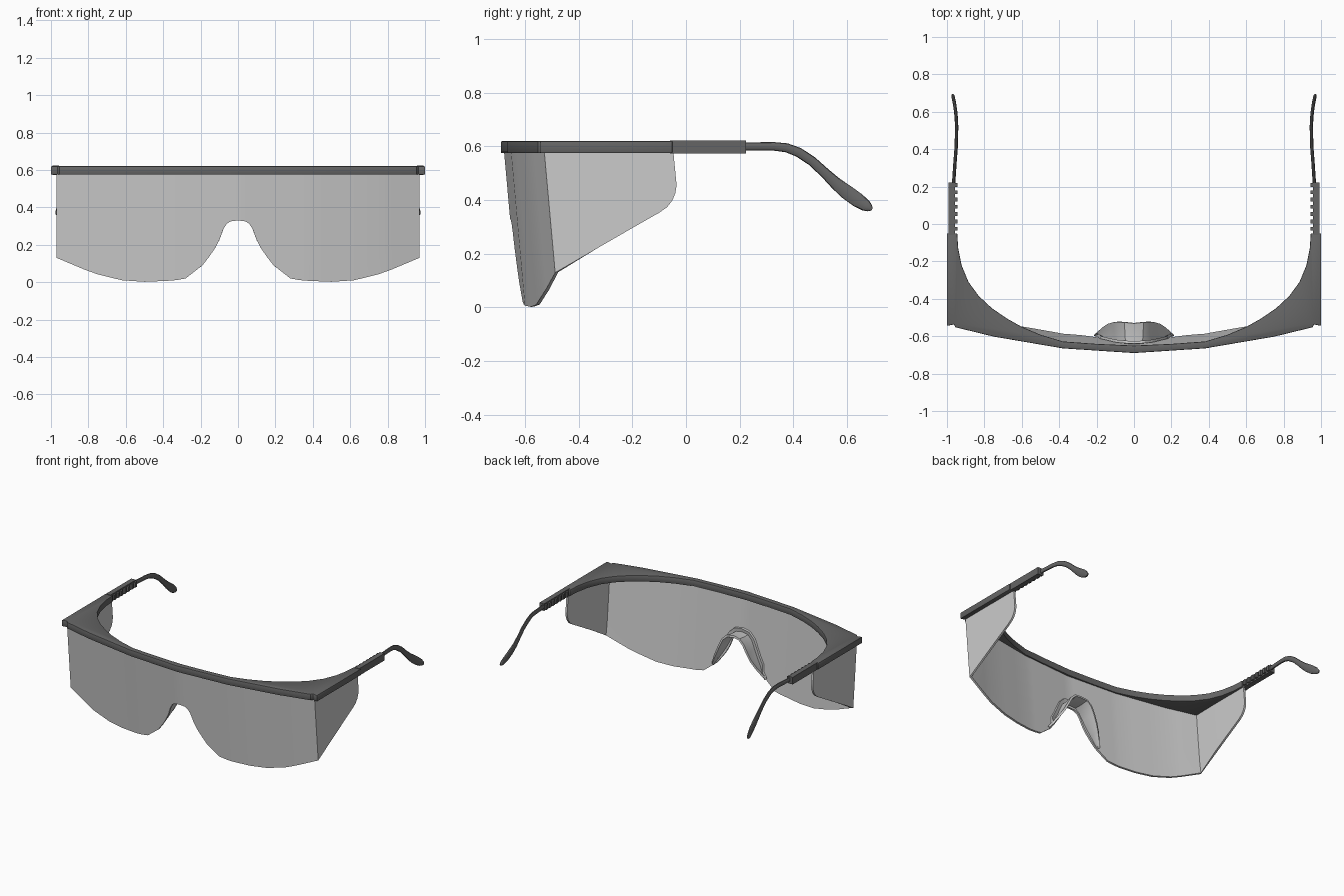
import bpy, bmesh, math
from mathutils import Vector

if "Cube" in bpy.data.objects:
    bpy.data.objects.remove(bpy.data.objects["Cube"])

dark = bpy.data.materials.new("dark_plastic")
dark.diffuse_color = (0.13, 0.13, 0.13, 1)
dark.use_nodes = True
dark.node_tree.nodes["Principled BSDF"].inputs["Base Color"].default_value = dark.diffuse_color


def finish(bm, name, mat=None, thick=0, offset=-1, bevel=0, clip=False):
    """Turn a right-half bmesh into a mirrored, shaded object."""
    me = bpy.data.meshes.new(name)
    bm.to_mesh(me)
    bm.free()
    ob = bpy.data.objects.new(name, me)
    bpy.context.collection.objects.link(ob)
    if mat:
        me.materials.append(mat)
    m = ob.modifiers.new("mirror", 'MIRROR')
    m.use_clip = m.use_mirror_merge = clip
    if thick:
        s = ob.modifiers.new("thickness", 'SOLIDIFY')
        s.thickness, s.offset = thick, offset
    if bevel:
        b = ob.modifiers.new("bevel", 'BEVEL')
        b.width, b.segments, b.limit_method = bevel, 2, 'ANGLE'
        b.angle_limit = math.radians(50)
    bpy.ops.object.select_all(action='DESELECT')
    bpy.context.view_layer.objects.active = ob
    ob.select_set(True)
    bpy.ops.object.convert(target='MESH')
    bpy.ops.object.shade_smooth_by_angle(angle=math.radians(30))
    return ob


def skin(bm, loops, closed=False):
    """Bridge consecutive rows of points with quads."""
    rows = [[bm.verts.new(p) for p in lp] for lp in loops]
    n = len(rows[0])
    for a, b in zip(rows, rows[1:]):
        for i in range(n if closed else n - 1):
            j = (i + 1) % n
            bm.faces.new((a[i], b[i], b[j], a[j]))
    return rows


def lerp_table(table, t):
    for (a, u), (b, v) in zip(table, table[1:]):
        if t <= b:
            return u + (v - u) * (t - a) / (b - a)
    return table[-1][1]


# Brow frame: flat plate with wide corners reaching back along the temples
front = [(0, -.69), (.38, -.665), (.75, -.602), (.955, -.552), (.963, -.537), (1, -.545)]
inner = [(1, -.05), (.945, -.05), (.94, -.13), (.922, -.22), (.885, -.31), (.83, -.385),
         (.76, -.45), (.68, -.505), (.6, -.55), (.5, -.592), (.38, -.628), (.2, -.641), (0, -.65)]
bm = bmesh.new()
outline = front + inner
rows = skin(bm, [[(x, y, z) for x, y in outline] for z in (.62, .575)])
bm.faces.new(rows[0])
bm.faces.new(rows[1][::-1])
bmesh.ops.recalc_face_normals(bm, faces=bm.faces)
finish(bm, "brow_frame", dark, bevel=.005, clip=True)

# One-piece lens, wrapping round into the side shields
LENS_TOP = [(0, -.678), (.38, -.652), (.75, -.587), (.97, -.528)]


def lens_y(x, z):
    return lerp_table(LENS_TOP, x) + .09 * (.58 - z)


edge = [(0, .33), (.04, .325), (.06, .312), (.078, .285), (.1, .225), (.125, .178), (.155, .135),
        (.19, .09), (.235, .055), (.28, .02), (.33, .011), (.38, .007), (.5, .002), (.62, .01),
        (.75, .042), (.82, .067), (.97, .13)]
shield = [(-.35, -.33, .221), (-.2, -.2, .296), (-.1, -.1, .353),
          (-.075, -.07, .374), (-.06, -.05, .4), (-.052, -.04, .425), (-.047, -.035, .455)]
columns = [((x, lens_y(x, z), z), (x, lens_y(x, .58), .58)) for x, z in edge]
columns += [((.97, yb, zb), (.97, yt, .58)) for yt, yb, zb in shield]
bm = bmesh.new()
skin(bm, [[Vector(a).lerp(Vector(b), k / 5) for k in range(6)] for a, b in columns])
finish(bm, "wraparound_lens", thick=.014, clip=True)

# Nose piece: flexible arch following the lens notch, tapering down the legs
arch = [(0, .35, -.53), (.045, .344, -.525), (.075, .315, -.523), (.1, .265, -.525),
        (.125, .215, -.532), (.155, .165, -.55), (.185, .115, -.575), (.205, .085, -.595)]
bm = bmesh.new()
loops = []
for i, (x, z, y) in enumerate(arch):
    a, b = arch[max(i - 1, 0)], arch[min(i + 1, len(arch) - 1)]
    n = Vector((a[1] - b[1], b[0] - a[0])).normalized() if i else Vector((0, 1))
    yf = lens_y(x, z) + .02
    loops.append([(x + n.x * .03 * (i < 6), yf + .004, z + n.y * .03),
                  (x, yf, z), (x, (yf + y) / 2, z),
                  (x + n.x * .01, y, z + n.y * .01)])
skin(bm, loops)
finish(bm, "nose_piece", thick=.014, offset=0, clip=True)


def add_box(bm, lo, hi):
    vs = bmesh.ops.create_cube(bm, size=1)["verts"]
    for v in vs:
        v.co = Vector([(l + h) / 2 + c * (h - l) for l, h, c in zip(lo, hi, v.co)])


# Temple sleeves with ratchet teeth on the inner side
bm = bmesh.new()
add_box(bm, (.957, -.06, .573), (.992, .223, .623))
for k in range(7):
    y = -.035 + k * .039
    add_box(bm, (.944, y, .58), (.96, y + .02, .616))
finish(bm, "temple_sleeves", dark)

# Temple arms: swept ellipse, flaring into a paddle behind the ear (y, z, half height)
side = [(.18, .6, .015), (.33, .6, .016), (.375, .595, .017), (.42, .578, .018), (.47, .545, .018),
        (.52, .499, .019), (.56, .461, .023), (.6, .429, .027), (.64, .4, .027),
        (.67, .38, .022), (.685, .37, .014), (.693, .365, .005)]
PLAN = [(.18, .967), (.25, .965), (.33, .957), (.42, .95), (.54, .948), (.62, .955), (.7, .971)]
bm = bmesh.new()
loops = []
for i, (y, z, h) in enumerate(side):
    a, b = side[max(i - 1, 0)], side[min(i + 1, len(side) - 1)]
    n = Vector((0, a[1] - b[1], b[0] - a[0])).normalized()
    w = min(.009, h)
    c = Vector((lerp_table(PLAN, y), y, z))
    loops.append([c + n * h * math.sin(t) + Vector((w * math.cos(t), 0, 0))
                  for t in (math.tau * k / 12 for k in range(12))])
rows = skin(bm, loops, closed=True)
bm.faces.new(rows[0])
bm.faces.new(rows[-1][::-1])
bmesh.ops.recalc_face_normals(bm, faces=bm.faces)
finish(bm, "temple_arms", dark)
